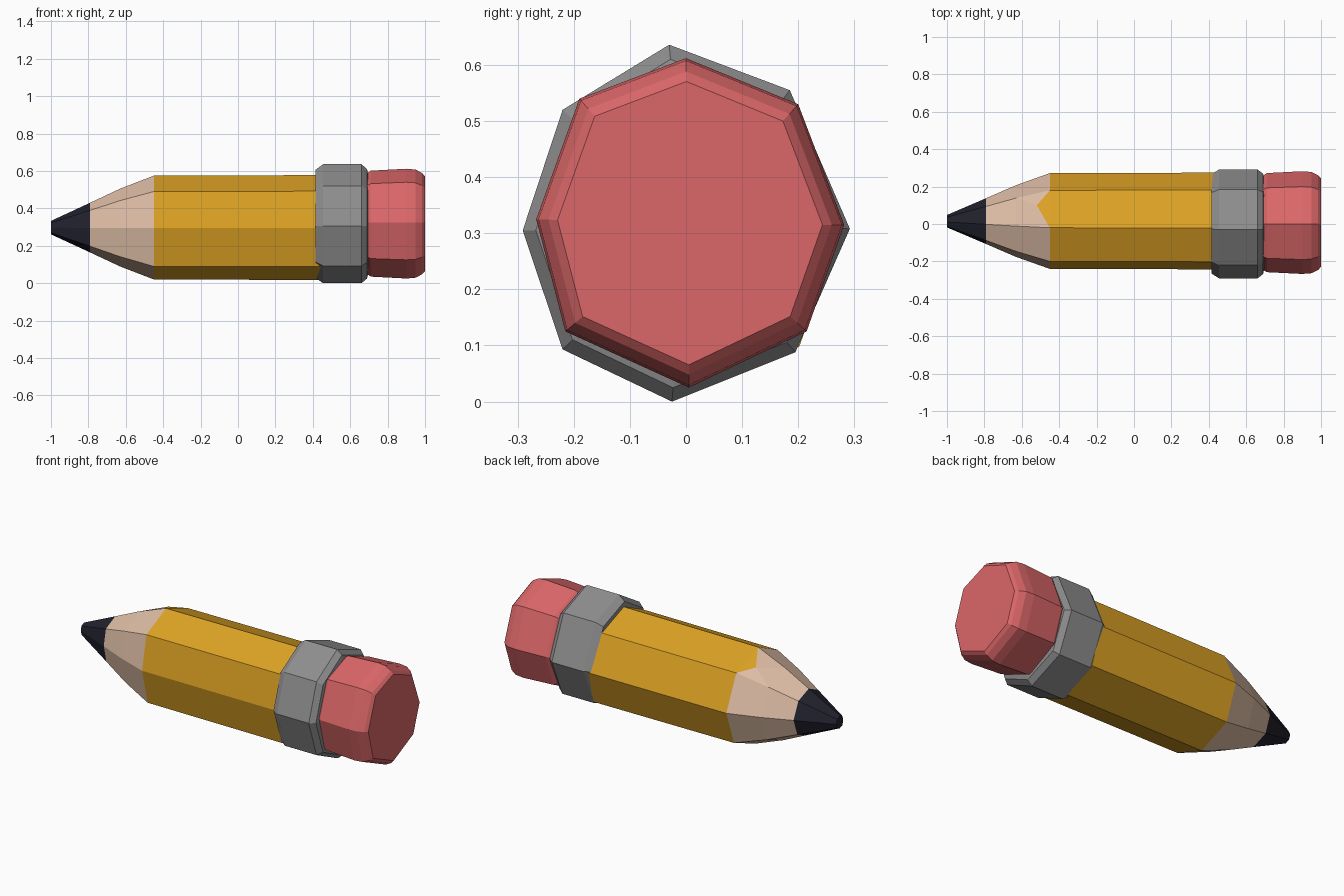
import bpy, bmesh
from mathutils import Vector

if "Cube" in bpy.data.objects:
    bpy.data.objects.remove(bpy.data.objects["Cube"])


def material(name, rgb):
    m = bpy.data.materials.new(name)
    m.diffuse_color = (*rgb, 1)
    m.use_nodes = True
    m.node_tree.nodes["Principled BSDF"].inputs["Base Color"].default_value = m.diffuse_color
    return m


YELLOW = material("yellow paint", (0.72, 0.36, 0.018))
WOOD = material("bare wood", (0.73, 0.51, 0.38))
LEAD = material("dark lead", (0.0145, 0.015, 0.026))
METAL = material("grey metal", (0.27, 0.27, 0.27))
RUBBER = material("pink rubber", (0.71, 0.135, 0.14))


def loft(section, centre, rings):
    """Closed loft along x; rings are (x, scale of the y/z section about centre)."""
    bm = bmesh.new()
    c = Vector(centre)
    loops = []
    for x, s in rings:
        pts = [c + (Vector(p) - c) * s for p in section]
        loops.append([bm.verts.new((x, p.x, p.y)) for p in pts])
    n = len(section)
    for a, b in zip(loops, loops[1:]):
        for i in range(n):
            j = (i + 1) % n
            bm.faces.new((a[i], a[j], b[j], b[i]))
    bm.faces.new(loops[0])
    bm.faces.new(loops[-1])
    return bm


def finish(bm, name, mats):
    bmesh.ops.recalc_face_normals(bm, faces=bm.faces[:])
    me = bpy.data.meshes.new(name)
    bm.to_mesh(me)
    bm.free()
    for m in mats:
        me.materials.append(m)
    ob = bpy.data.objects.new(name, me)
    bpy.context.collection.objects.link(ob)
    return ob


# Slightly irregular octagons (y, z), starting at the front corner
BODY = [(-0.24, 0.295), (-0.2, 0.49), (-0.02, 0.575), (0.18, 0.5),
        (0.272, 0.3), (0.2, 0.1), (0, 0.02), (-0.19, 0.09)]
BAND = [(-0.291, 0.305), (-0.22, 0.52), (-0.03, 0.636), (0.185, 0.555),
        (0.292, 0.308), (0.195, 0.088), (-0.025, 0.0), (-0.22, 0.093)]
ERASER = [(-0.267, 0.325), (-0.19, 0.54), (0, 0.612), (0.2, 0.53),
          (0.282, 0.315), (0.215, 0.125), (0.005, 0.025), (-0.215, 0.125)]

# Sharpened shaft: lead, bare wood and painted barrel, coloured by position
bm = loft(BODY, (0.015, 0.297),
          [(-1, 0.13), (-0.79, 0.48), (-0.63, 0.75), (-0.45, 1), (0.45, 1.01)])
for f in bm.faces:
    x = f.calc_center_median().x
    f.material_index = 2 if x < -0.79 else 1 if x < -0.45 else 0

# Scallop where the paint runs over the shoulder on the upper back facet
bm.faces.ensure_lookup_table()
facet = bm.faces[2 * 8 + 2]
poke = bmesh.ops.poke(bm, faces=[facet])
poke["verts"][0].co = (-0.52, 0.1, 0.52)
for f in poke["faces"]:
    f.material_index = 0 if sum(v.co.x > -0.46 for v in f.verts) == 2 else 1
finish(bm, "shaft", [YELLOW, WOOD, LEAD])

# Metal band with chamfered rims
finish(loft(BAND, (0, 0.31),
            [(0.415, 0.91), (0.455, 1), (0.66, 1), (0.69, 0.92), (0.695, 0.85)]),
       "metal_band", [METAL])

# Eraser with rounded end
finish(loft(ERASER, (0.005, 0.315),
            [(0.68, 0.85), (0.696, 0.93), (0.71, 0.965), (0.9, 1), (0.95, 0.985),
             (0.985, 0.92), (1, 0.86)]),
       "eraser", [RUBBER])
